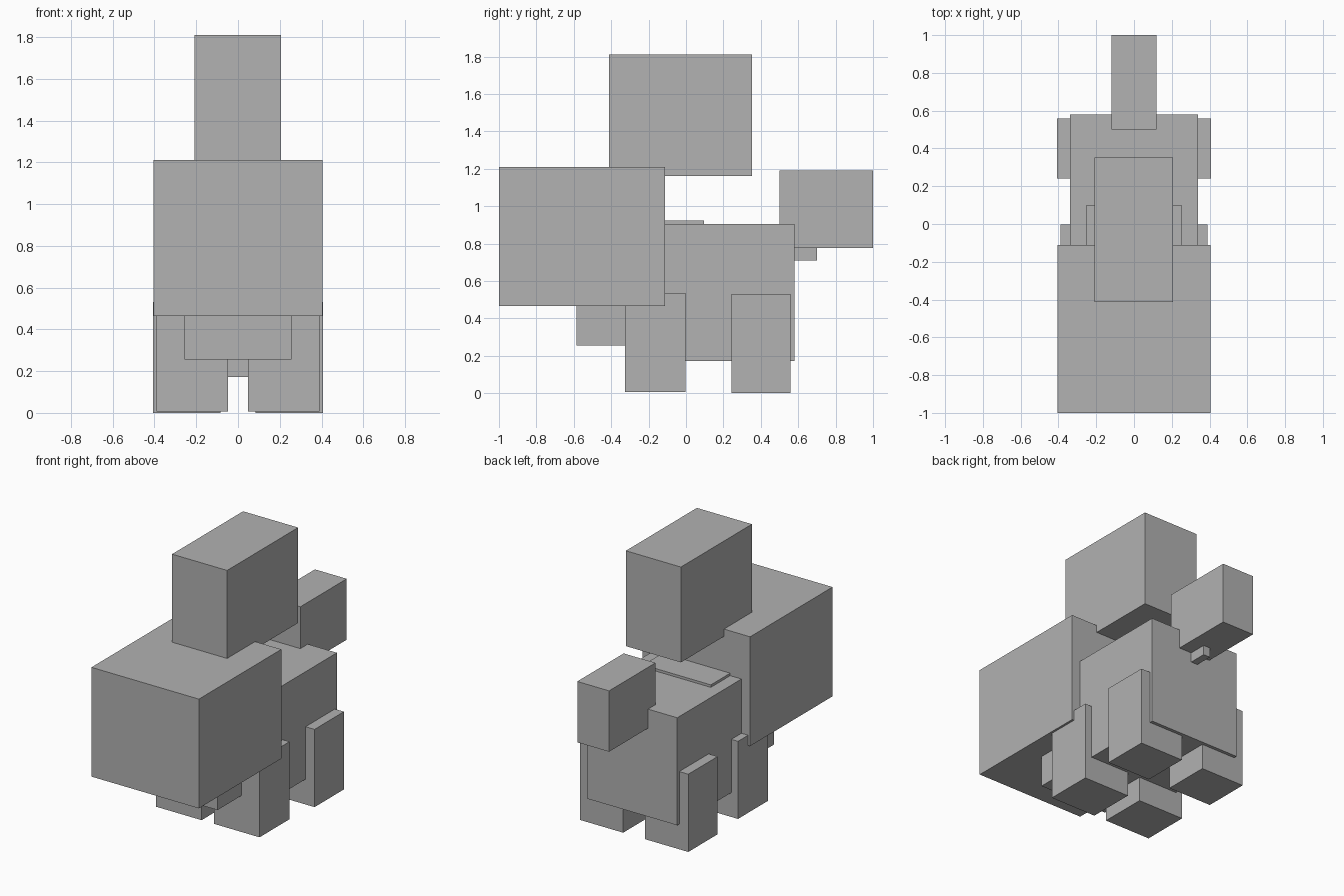
import bpy

if "Cube" in bpy.data.objects:
    bpy.data.objects.remove(bpy.data.objects["Cube"])

# Single plain material
grey = bpy.data.materials.new("plain_grey")
grey.diffuse_color = (0.445, 0.445, 0.445, 1)
grey.use_nodes = True
grey.node_tree.nodes["Principled BSDF"].inputs["Base Color"].default_value = grey.diffuse_color


def box(name, x, y, z):
    """Axis-aligned box from (min, max) ranges."""
    centre = [(r[0] + r[1]) / 2 for r in (x, y, z)]
    bpy.ops.mesh.primitive_cube_add(size=1, location=centre)
    ob = bpy.context.object
    ob.name = name
    ob.scale = [r[1] - r[0] for r in (x, y, z)]
    bpy.ops.object.transform_apply(location=False, rotation=False, scale=True)
    ob.data.materials.append(grey)
    return ob


# Head and the tall block floating on top of it
box("head", (-0.405, 0.405), (-1.0, -0.112), (0.465, 1.21))
box("crest", (-0.208, 0.207), (-0.413, 0.352), (1.16, 1.81))

# Torso with a narrower chest running through its front
box("chest", (-0.255, 0.255), (-0.585, 0.097), (0.255, 0.922))
box("body", (-0.34, 0.34), (-0.30, 0.58), (0.172, 0.905))

# Tail stem and tail tuft
box("tail_stem", (-0.025, 0.025), (0.5, 0.70), (0.71, 0.85))
box("tail_tuft", (-0.12, 0.12), (0.5, 1.0), (0.775, 1.19))

# Legs, mirrored left and right
for side, s in (("left", -1), ("right", 1)):
    box("front_leg_" + side, sorted((s * 0.047, s * 0.39)), (-0.325, -0.003), (0.006, 0.535))
    box("back_leg_" + side, sorted((s * 0.083, s * 0.408)), (0.242, 0.558), (0.0, 0.53))
